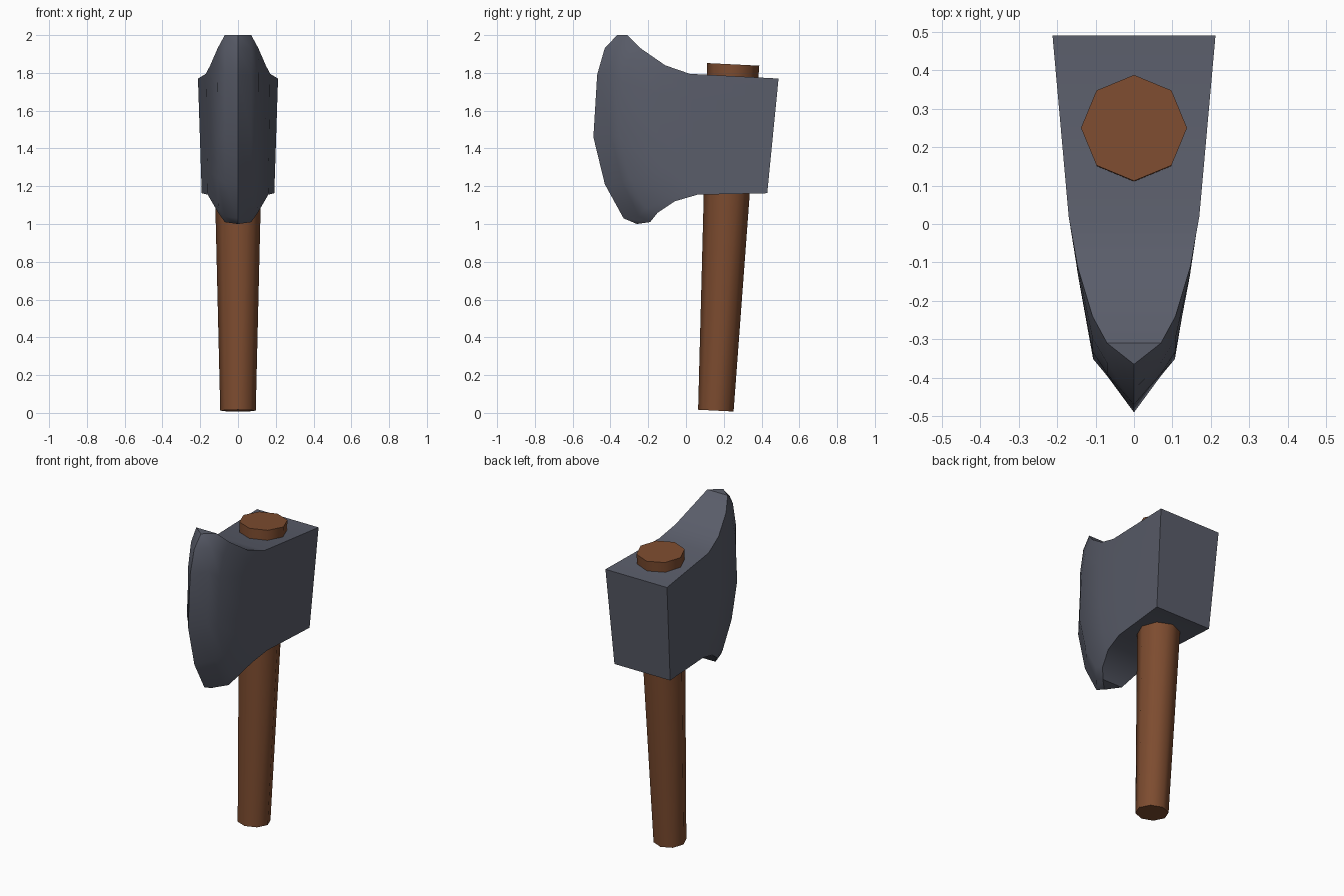
import bpy, bmesh, math
from mathutils import Vector

if "Cube" in bpy.data.objects:
    bpy.data.objects.remove(bpy.data.objects["Cube"])


def material(name, rgb):
    m = bpy.data.materials.new(name)
    m.diffuse_color = (*rgb, 1)
    m.use_nodes = True
    m.node_tree.nodes["Principled BSDF"].inputs["Base Color"].default_value = m.diffuse_color
    return m


def finish(name, bm, mat, angle):
    bmesh.ops.recalc_face_normals(bm, faces=bm.faces)
    me = bpy.data.meshes.new(name)
    bm.to_mesh(me)
    bm.free()
    ob = bpy.data.objects.new(name, me)
    bpy.context.collection.objects.link(ob)
    me.materials.append(mat)
    bpy.ops.object.select_all(action='DESELECT')
    ob.select_set(True)
    bpy.context.view_layer.objects.active = ob
    bpy.ops.object.shade_smooth_by_angle(angle=math.radians(angle))
    return ob


steel = material("slate steel", (0.102, 0.110, 0.144))
wood = material("brown wood", (0.205, 0.072, 0.029))

# Axe head: columns from cutting edge to poll
# (half width top, half width bottom, y top, z top, y bottom, z bottom, forward bow)
columns = [
    (0.00, 0.00, -0.365, 2.000, -0.26, 1.000, 0.182),
    (0.07, 0.07, -0.31, 2.000, -0.19, 1.010, 0.150),
    (0.108, 0.105, -0.24, 1.930, -0.15, 1.060, 0.160),
    (0.147, 0.140, -0.11, 1.840, -0.06, 1.120, 0.050),
    (0.170, 0.160, 0.02, 1.795, 0.06, 1.155, 0.0),
    (0.212, 0.192, 0.49, 1.770, 0.43, 1.163, 0.0),
]
# Rows down the blade: (fraction of height, share of the bow)
rows = [(0, 0), (0.07, 0.40), (0.21, 0.70), (0.54, 1),
        (0.79, 0.81), (0.97, 0.37), (1, 0)]


def ring(f, g):
    pts = []
    for xt, xb, yt, zt, yb, zb, bow in columns:
        pts.append((xt + (xb - xt) * f, yt + (yb - yt) * f - bow * g,
                    zt + (zb - zt) * f))
    return pts + [(-x, y, z) for x, y, z in reversed(pts[1:])]


bm = bmesh.new()
rings = [[bm.verts.new(p) for p in ring(f, g)] for f, g in rows]
n = len(rings[0])
for a, b in zip(rings, rings[1:]):
    for i in range(n):
        j = (i + 1) % n
        bm.faces.new((a[i], a[j], b[j], b[i]))
# Top and bottom caps as strips across the head
for r in (rings[0], rings[-1]):
    bm.faces.new((r[0], r[1], r[-1]))
    for i in range(1, len(columns) - 1):
        bm.faces.new((r[i], r[i + 1], r[n - i - 1], r[n - i]))
finish("axe_head", bm, steel, 35)

# Handle: tapered, slightly leaning octagonal shaft
bottom, top = Vector((0, 0.158, 0.012)), Vector((0, 0.25, 1.845))
axis = (top - bottom).normalized()
side = Vector((1, 0, 0))
depth = axis.cross(side)
bm = bmesh.new()
loops = []
for c, r in ((bottom, 0.094), (top, 0.138)):
    loops.append([bm.verts.new(c + r * (math.cos(k * math.pi / 4) * side
                                        + math.sin(k * math.pi / 4) * depth))
                  for k in range(8)])
for k in range(8):
    j = (k + 1) % 8
    bm.faces.new((loops[0][k], loops[0][j], loops[1][j], loops[1][k]))
for lp in loops:
    bm.faces.new(lp)
finish("handle", bm, wood, 60)
